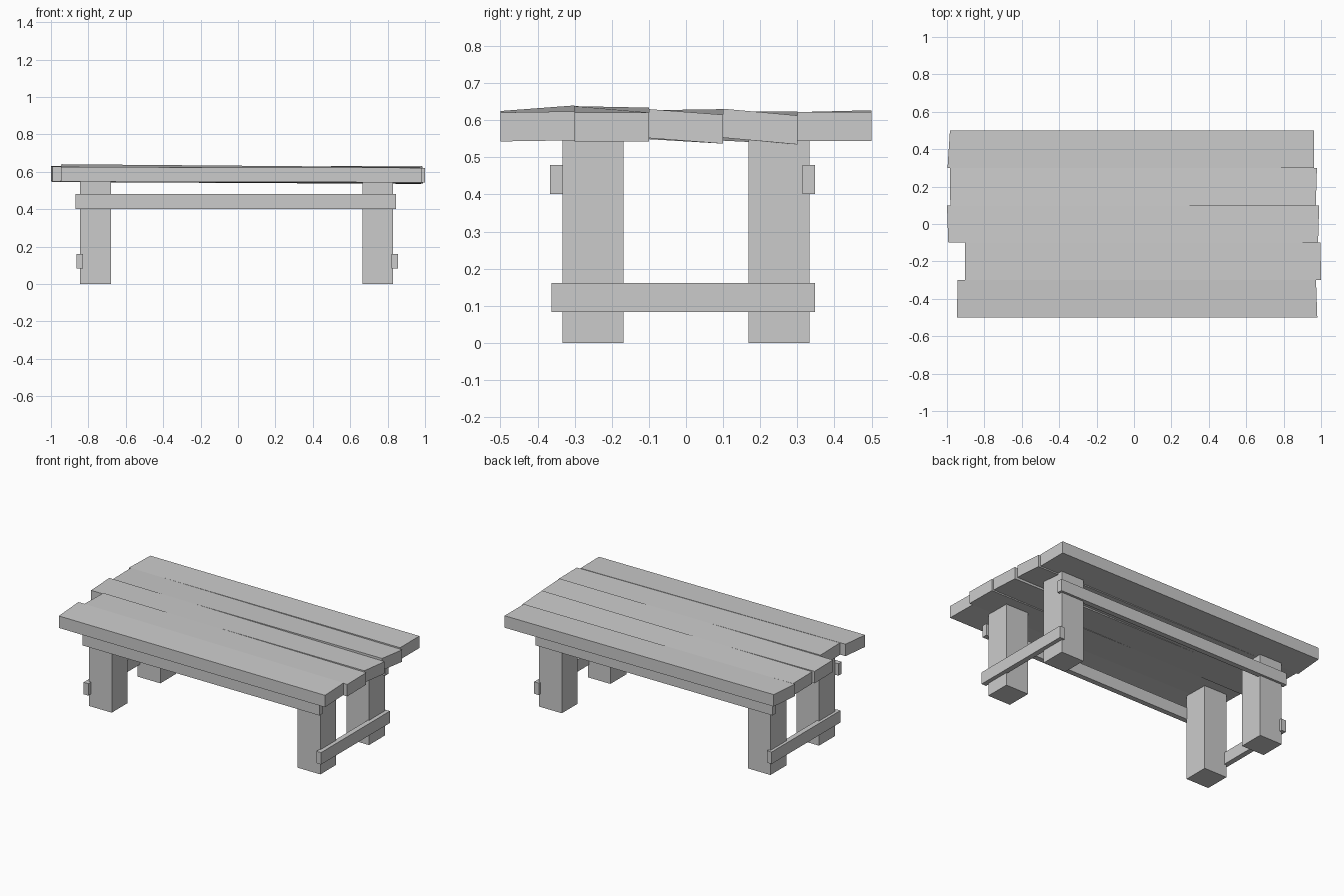
import bpy

if "Cube" in bpy.data.objects:
    bpy.data.objects.remove(bpy.data.objects["Cube"])


def mesh_object(name, verts, faces):
    me = bpy.data.meshes.new(name)
    me.from_pydata(verts, [], faces)
    me.update()
    ob = bpy.data.objects.new(name, me)
    bpy.context.collection.objects.link(ob)
    return ob


FACES = [(0, 1, 3, 2), (4, 6, 7, 5), (0, 4, 5, 1),
         (2, 3, 7, 6), (0, 2, 6, 4), (1, 5, 7, 3)]


def box(name, x0, x1, y0, y1, z0, z1):
    verts = [(x, y, z) for x in (x0, x1) for y in (y0, y1) for z in (z0, z1)]
    return mesh_object(name, verts, FACES)


def plank(name, y0, left, right):
    """A slightly twisted board; each end gives x and top z on its two edges."""
    verts = []
    for xa, xb, za, zb in (left, right):
        for x, y, top in ((xa, y0, za), (xb, y0 + 0.2, zb)):
            verts += [(x, y, top - 0.078), (x, y, top)]
    return mesh_object(name, verts, FACES)


# Tabletop of five uneven, warped planks
planks = [
    ((-0.946, -0.944, 0.625, 0.640), (0.980, 0.973, 0.621, 0.624)),
    ((-0.903, -0.903, 0.638, 0.634), (1.000, 0.997, 0.621, 0.621)),
    ((-0.993, -1.000, 0.627, 0.630), (0.984, 0.990, 0.630, 0.615)),
    ((-0.982, -0.985, 0.623, 0.623), (0.972, 0.978, 0.631, 0.613)),
    ((-0.997, -0.984, 0.622, 0.627), (0.962, 0.962, 0.622, 0.622)),
]
for i, (left, right) in enumerate(planks):
    plank(f"top_plank_{i + 1}", -0.5 + 0.2 * i, left, right)

# Four square legs
for xn, xc in (("left", -0.762), ("right", 0.747)):
    for yn, yc in (("front", -0.251), ("back", 0.251)):
        box(f"{yn}_{xn}_leg", xc - 0.082, xc + 0.082,
            yc - 0.082, yc + 0.082, 0, 0.56)

# Long rails under the top
box("front_rail", -0.87, 0.845, -0.366, -0.332, 0.402, 0.48)
box("back_rail", -0.87, 0.845, 0.314, 0.348, 0.402, 0.48)

# Low cross rails at each end
box("left_cross_rail", -0.863, -0.829, -0.363, 0.348, 0.083, 0.161)
box("right_cross_rail", 0.821, 0.855, -0.363, 0.348, 0.083, 0.161)
